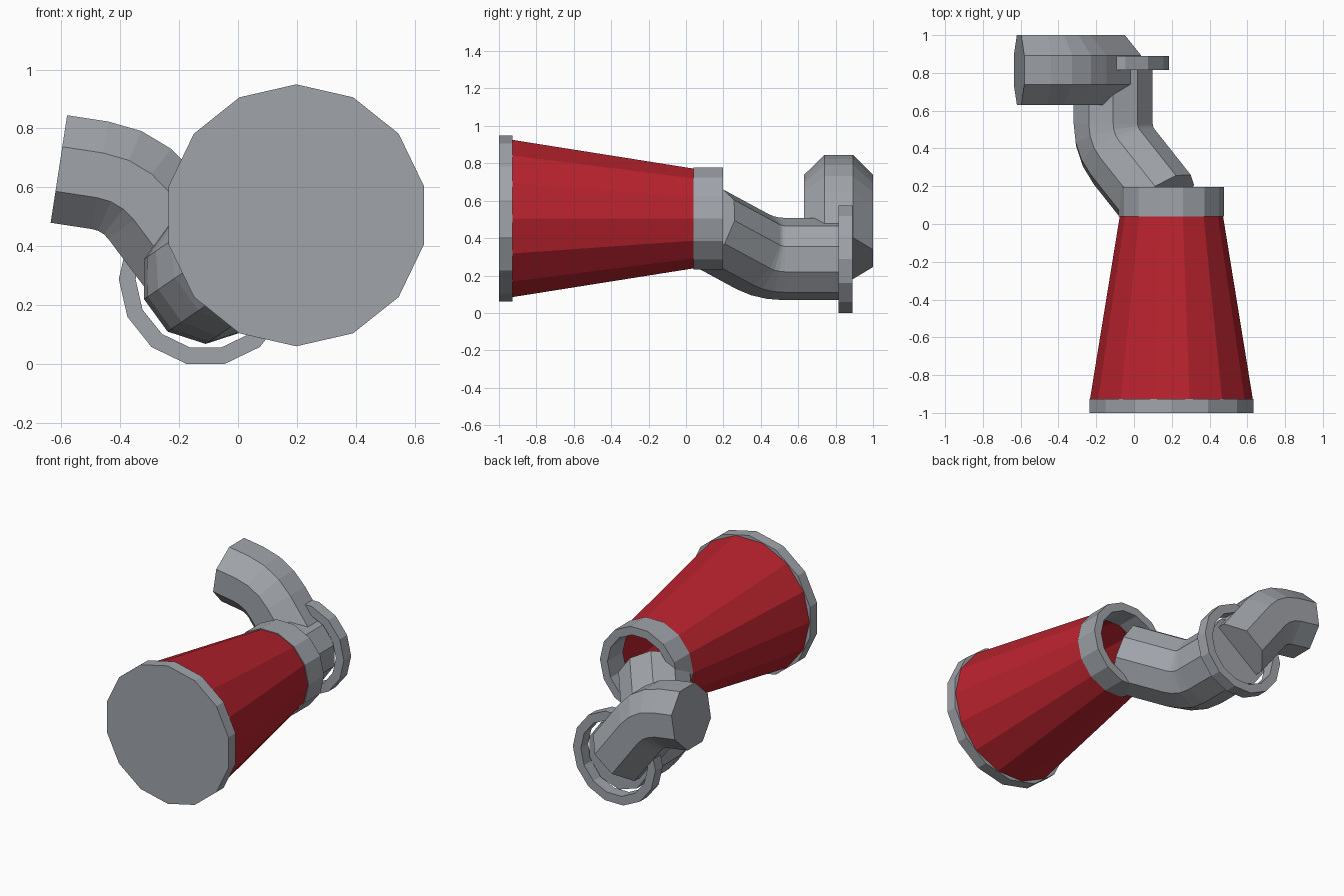
import bpy, math
from mathutils import Vector, Matrix

if "Cube" in bpy.data.objects:
    bpy.data.objects.remove(bpy.data.objects["Cube"])


def material(name, color):
    m = bpy.data.materials.new(name)
    m.diffuse_color = (*color, 1)
    m.use_nodes = True
    m.node_tree.nodes["Principled BSDF"].inputs["Base Color"].default_value = m.diffuse_color
    return m


GREY = material("metal grey", (0.35, 0.37, 0.40))
RED = material("red paint", (0.48, 0.016, 0.027))


def make(name, verts, faces, mat):
    mesh = bpy.data.meshes.new(name)
    mesh.from_pydata(verts, [], faces)
    mesh.materials.append(mat)
    obj = bpy.data.objects.new(name, mesh)
    bpy.context.collection.objects.link(obj)
    return obj


def bridge(rings, n, closed=False):
    count = rings if closed else rings - 1
    return [(r * n + i, r * n + (i + 1) % n,
             (r + 1) % rings * n + (i + 1) % n, (r + 1) % rings * n + i)
            for r in range(count) for i in range(n)]


def lathe(name, x, z, profile, mat, phase=0.0, closed=False, caps=False, n=14):
    """Spin (radius, y) pairs around an axis parallel to y."""
    verts = [(x + r * math.cos(phase + math.tau * i / n), y,
              z + r * math.sin(phase + math.tau * i / n))
             for r, y in profile for i in range(n)]
    faces = bridge(len(profile), n, closed)
    if caps:
        faces += [tuple(range(n))[::-1], tuple(range(len(verts) - n, len(verts)))]
    return make(name, verts, faces, mat)


def bent_pipe(name, start, d0, d1, len0, len1, bend, radius, n, phase, up, steps=3):
    """Straight length, arc bend, straight length, with flat ends."""
    d0, d1, start = Vector(d0).normalized(), Vector(d1).normalized(), Vector(start)
    axis, angle = d0.cross(d1).normalized(), d0.angle(d1)
    side = axis.cross(d0)
    begin = start + d0 * len0
    centre = begin + side * bend
    stations = [(start, 0.0)]
    for k in range(steps + 1):
        a = angle * k / steps
        stations.append((centre + Matrix.Rotation(a, 3, axis) @ (begin - centre), a))
    stations.append((stations[-1][0] + d1 * len1, angle))
    u = Vector(up)
    u = (u - d0 * u.dot(d0)).normalized()
    v = d0.cross(u)
    verts = []
    for p, a in stations:
        turn = Matrix.Rotation(a, 3, axis)
        for i in range(n):
            t = phase + math.tau * i / n
            verts.append(p + turn @ (u * math.cos(t) + v * math.sin(t)) * radius)
    faces = bridge(len(stations), n)
    faces += [tuple(range(n))[::-1], tuple(range(len(verts) - n, len(verts)))]
    return make(name, verts, faces, GREY)


# Tapered body, open at the narrow end
CX, CZ = 0.198, 0.505
lathe("tapered_body", CX, CZ, [(0.433, -0.94), (0.272, 0.05)], RED)
lathe("end_plate", CX, CZ, [(0.445, -1), (0.445, -0.927)], GREY,
      phase=math.pi / 2, caps=True)
lathe("mouth_ring", CX, CZ, [(0.279, 0.04), (0.279, 0.197), (0.225, 0.197), (0.225, 0.04)],
      GREY, closed=True)

# Flange between the two pipes
FX, FZ = -0.11, 0.288
lathe("flange", FX, FZ, [(0.295, 0.815), (0.295, 0.89), (0.238, 0.89), (0.238, 0.815)],
      GREY, closed=True)

# Pipe from the flange into the mouth, then the outlet pipe
bent_pipe("inlet_pipe", (FX, 0.84, FZ), (0, -1, 0), (0.57, -0.72, 0.39),
          0.31, 0.337, 0.25, 0.22, 10, 0, (0, 0, 1))
bent_pipe("outlet_pipe", (FX, 0.816, FZ + 0.004), (-0.6, 0, 0.8), (-0.988, 0, 0.151),
          0.305, 0.142, 0.27, 0.2, 8, math.pi / 8, (0, 1, 0))

# Consistent outward normals
import bmesh
for obj in bpy.context.collection.objects:
    bm = bmesh.new()
    bm.from_mesh(obj.data)
    bmesh.ops.recalc_face_normals(bm, faces=bm.faces)
    bm.to_mesh(obj.data)
    bm.free()
